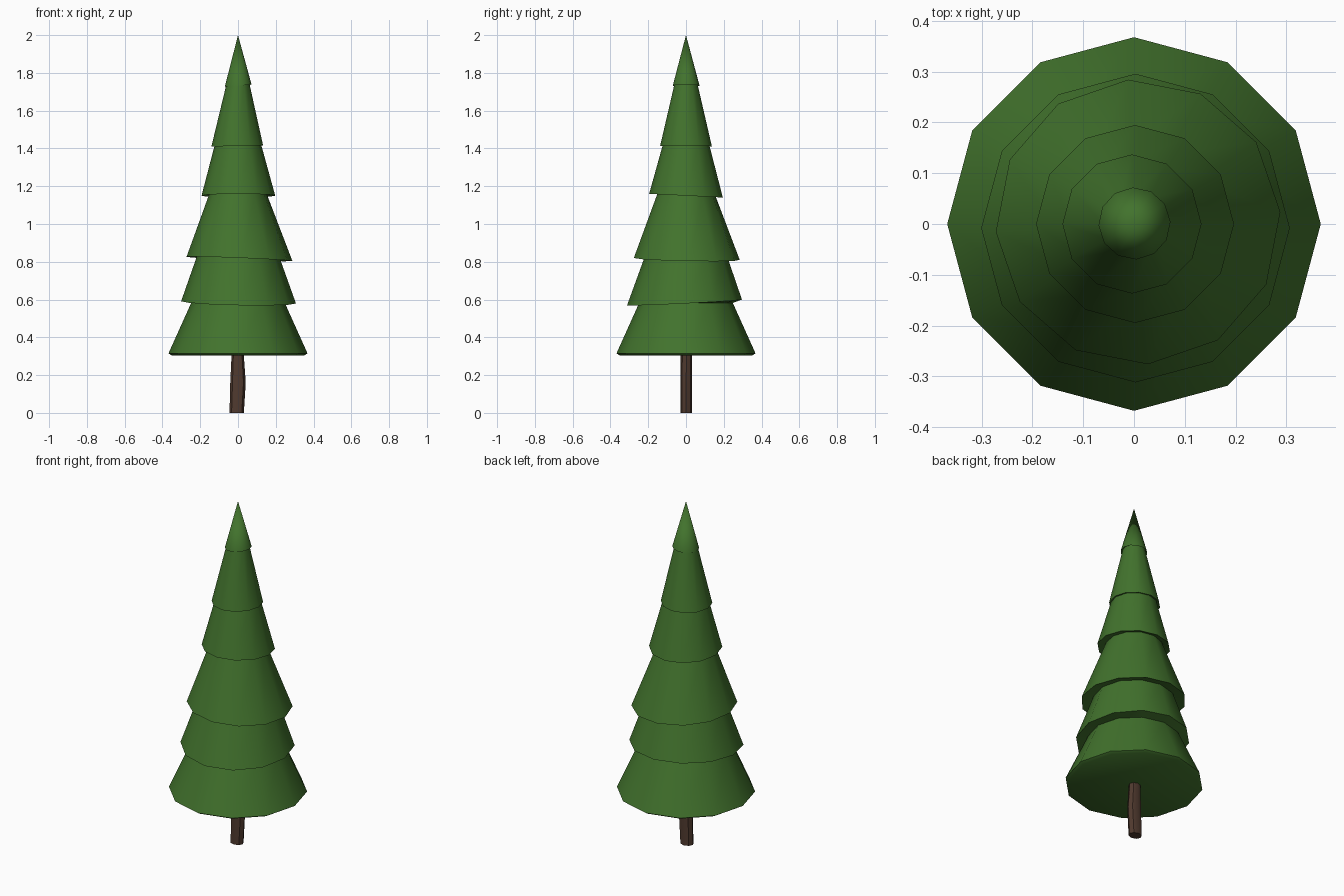
import bpy, bmesh, math

if "Cube" in bpy.data.objects:
    bpy.data.objects.remove(bpy.data.objects["Cube"])

def material(name, rgb):
    m = bpy.data.materials.new(name)
    m.diffuse_color = (*rgb, 1)
    m.use_nodes = True
    m.node_tree.nodes["Principled BSDF"].inputs["Base Color"].default_value = m.diffuse_color
    return m

def loft(name, rings, sides, mat, tip=None):
    """Skin a stack of rings: (cx, cy, rx, ry, z, slope_x, slope_y, turn)."""
    bm = bmesh.new()
    loops = []
    for cx, cy, rx, ry, z, sx, sy, turn in rings:
        loop = []
        for i in range(sides):
            a = 2 * math.pi * i / sides + math.radians(turn)
            x, y = rx * math.cos(a), ry * math.sin(a)
            loop.append(bm.verts.new((cx + x, cy + y, z + sx * x + sy * y)))
        loops.append(loop)
    for a, b in zip(loops, loops[1:]):
        for i in range(sides):
            j = (i + 1) % sides
            bm.faces.new((a[i], a[j], b[j], b[i]))
    bm.faces.new(loops[0][::-1])
    if tip:
        t = bm.verts.new(tip)
        for i in range(sides):
            bm.faces.new((loops[-1][i], loops[-1][(i + 1) % sides], t))
    else:
        bm.faces.new(loops[-1])
    bmesh.ops.recalc_face_normals(bm, faces=bm.faces)
    me = bpy.data.meshes.new(name)
    bm.to_mesh(me)
    bm.free()
    ob = bpy.data.objects.new(name, me)
    bpy.context.collection.objects.link(ob)
    me.materials.append(mat)
    bpy.ops.object.select_all(action='DESELECT')
    ob.select_set(True)
    bpy.context.view_layer.objects.active = ob
    bpy.ops.object.shade_smooth_by_angle(angle=math.radians(42))
    return ob

green = material("needles", (0.054, 0.17, 0.026))
brown = material("bark", (0.08, 0.042, 0.028))

# Foliage tiers: rim centre x, y, rim radius, rim z, slope x, slope y, turn,
# then the neck radius and neck z under the next tier
tiers = [
    (0.000, 0.000, 0.368, 0.315, 0.00, 0.00, 0, 0.248, 0.582),
    (0.003, -0.008, 0.304, 0.585, -0.02, 0.05, 0, 0.218, 0.828),
    (0.008, 0.004, 0.281, 0.815, -0.04, -0.02, 4, 0.152, 1.160),
    (0.002, 0.000, 0.195, 1.150, 0.00, -0.05, 0, 0.124, 1.415),
    (-0.004, 0.000, 0.137, 1.412, 0.02, -0.01, 0, 0.060, 1.745),
    (0.001, 0.001, 0.071, 1.732, 0.08, 0.00, 3, None, None),
]
rings = [(0, 0, 0.352, 0.352, 0.305, 0, 0, 0)]
for cx, cy, r, z, sx, sy, turn, neck_r, neck_z in tiers:
    rings.append((cx, cy, r, r, z, sx, sy, turn))
    if neck_r:
        rings.append((0, 0, neck_r, neck_r, neck_z, 0, 0, turn))
loft("foliage", rings, 12, green, tip=(0, 0, 2.0))

# Slightly crooked trunk
loft("trunk", [
    (-0.007, 0.001, 0.038, 0.031, 0.00, 0, 0, 0),
    (0.000, 0.001, 0.041, 0.031, 0.16, 0, 0, 0),
    (-0.002, 0.002, 0.031, 0.030, 0.33, 0, 0, 0),
], 8, brown)
